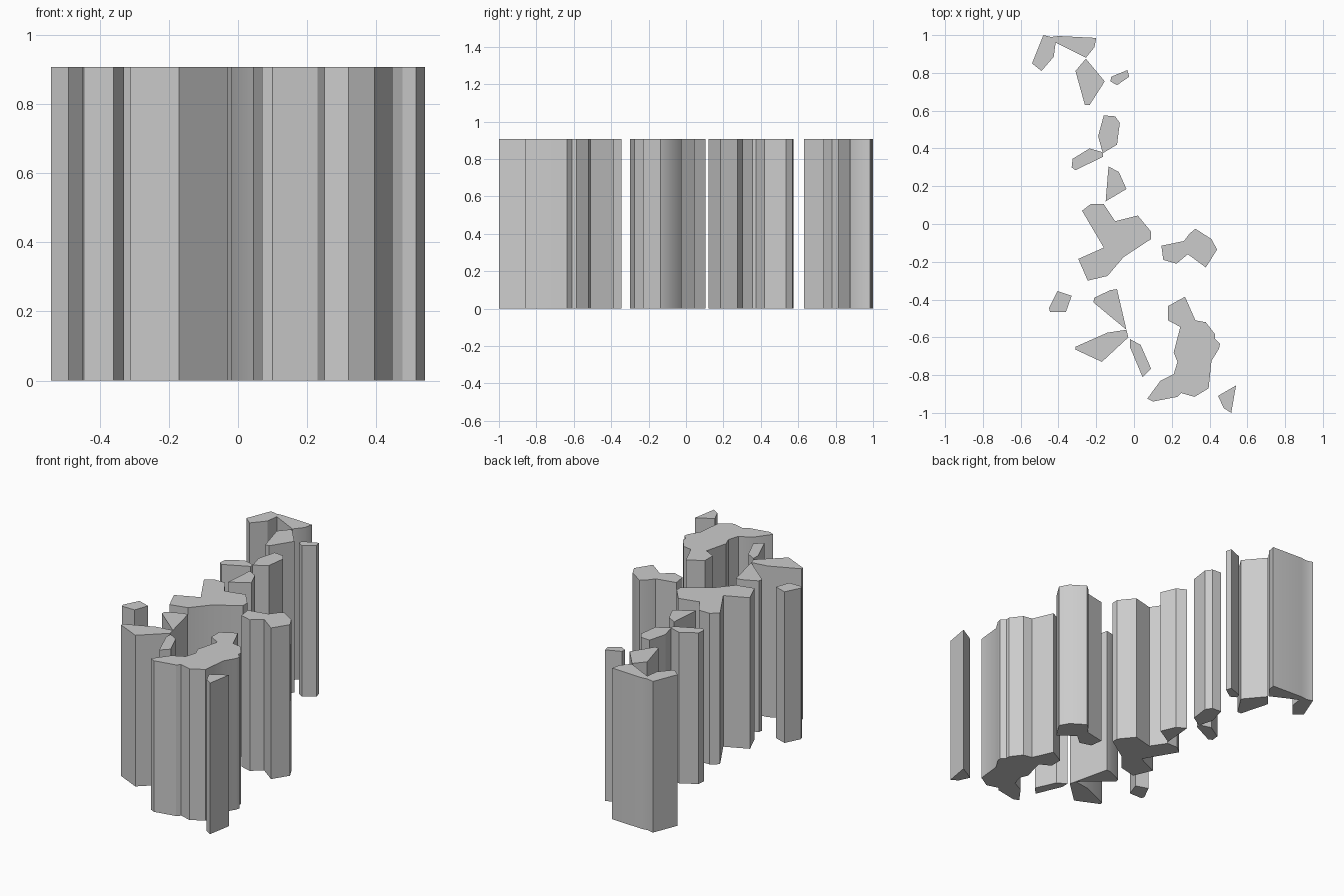
import bpy
import bmesh
import math

HEIGHT = 0.906

# Remove the default cube
default_cube = bpy.data.objects.get("Cube")
if default_cube:
    bpy.data.objects.remove(default_cube, do_unlink=True)

# Single plain grey material
grey = bpy.data.materials.new("plain_grey")
grey.use_nodes = True
colour = (0.6, 0.6, 0.6, 1.0)
grey.diffuse_color = colour
grey.node_tree.nodes["Principled BSDF"].inputs["Base Color"].default_value = colour


def column(name, *outline):
    """Extrude a closed plan outline into a solid upright column."""
    bm = bmesh.new()
    base = bm.faces.new([bm.verts.new((x, y, 0)) for x, y in outline])
    extruded = bmesh.ops.extrude_face_region(bm, geom=[base], use_keep_orig=True)
    top_verts = [v for v in extruded["geom"] if isinstance(v, bmesh.types.BMVert)]
    bmesh.ops.translate(bm, vec=(0, 0, HEIGHT), verts=top_verts)
    bmesh.ops.recalc_face_normals(bm, faces=bm.faces)
    mesh = bpy.data.meshes.new(name)
    bm.to_mesh(mesh)
    bm.free()
    mesh.materials.append(grey)
    mesh.shade_smooth()
    mesh.set_sharp_from_angle(angle=math.radians(30))
    obj = bpy.data.objects.new(name, mesh)
    bpy.context.collection.objects.link(obj)
    return obj


# Columns at the back
column("back_hook_column",
       (-.48, 1), (-.54, .85), (-.49, .81), (-.425, .885), (-.415, .96),
       (-.255, .88), (-.21, .935), (-.2, .985), (-.4, .995), (-.44, .99))
column("back_wedge_column",
       (-.255, .875), (-.31, .81), (-.26, .63), (-.235, .63), (-.155, .755))
column("back_small_column",
       (-.12, .78), (-.035, .815), (-.025, .78), (-.09, .735), (-.125, .755))

# Columns behind the middle
column("upper_middle_column",
       (-.16, .575), (-.1, .57), (-.075, .535), (-.09, .42), (-.165, .375),
       (-.19, .465))
column("upper_middle_spur",
       (-.165, .38), (-.165, .355), (-.31, .285), (-.33, .3), (-.325, .345),
       (-.235, .4))
column("middle_wedge_column",
       (-.135, .305), (-.08, .275), (-.04, .185), (-.15, .12))

# Large central column and its neighbours
column("central_column",
       (-.23, .105), (-.16, .105), (-.1, .015), (.02, .045), (.09, -.04),
       (.09, -.08), (-.055, -.175), (-.14, -.275), (-.245, -.3),
       (-.295, -.185), (-.16, -.125), (-.275, .07))
column("left_arched_column",
       (.145, -.115), (.265, -.09), (.295, -.05), (.325, -.025), (.41, -.08),
       (.44, -.135), (.38, -.23), (.285, -.16), (.225, -.21), (.155, -.19))
column("right_small_column",
       (-.405, -.355), (-.33, -.38), (-.36, -.465), (-.445, -.465),
       (-.45, -.445))

# Columns at the front
column("front_upper_wedge",
       (-.125, -.35), (-.09, -.345), (-.04, -.56), (-.215, -.415),
       (-.21, -.39))
column("front_lower_wedge",
       (-.04, -.56), (-.03, -.6), (-.17, -.73), (-.31, -.665), (-.31, -.65),
       (-.14, -.575))
column("front_sliver_column",
       (-.02, -.61), (.035, -.64), (.09, -.765), (.045, -.81), (-.02, -.655))
column("front_large_column",
       (.27, -.385), (.325, -.51), (.38, -.52), (.43, -.585), (.43, -.61),
       (.455, -.635), (.45, -.66), (.41, -.725), (.395, -.87), (.32, -.915),
       (.25, -.895), (.23, -.915), (.1, -.94), (.07, -.925), (.14, -.83),
       (.21, -.795), (.23, -.73), (.21, -.68), (.245, -.545), (.18, -.51),
       (.18, -.435))
column("front_corner_column",
       (.54, -.855), (.515, -1), (.475, -.975), (.445, -.91))
